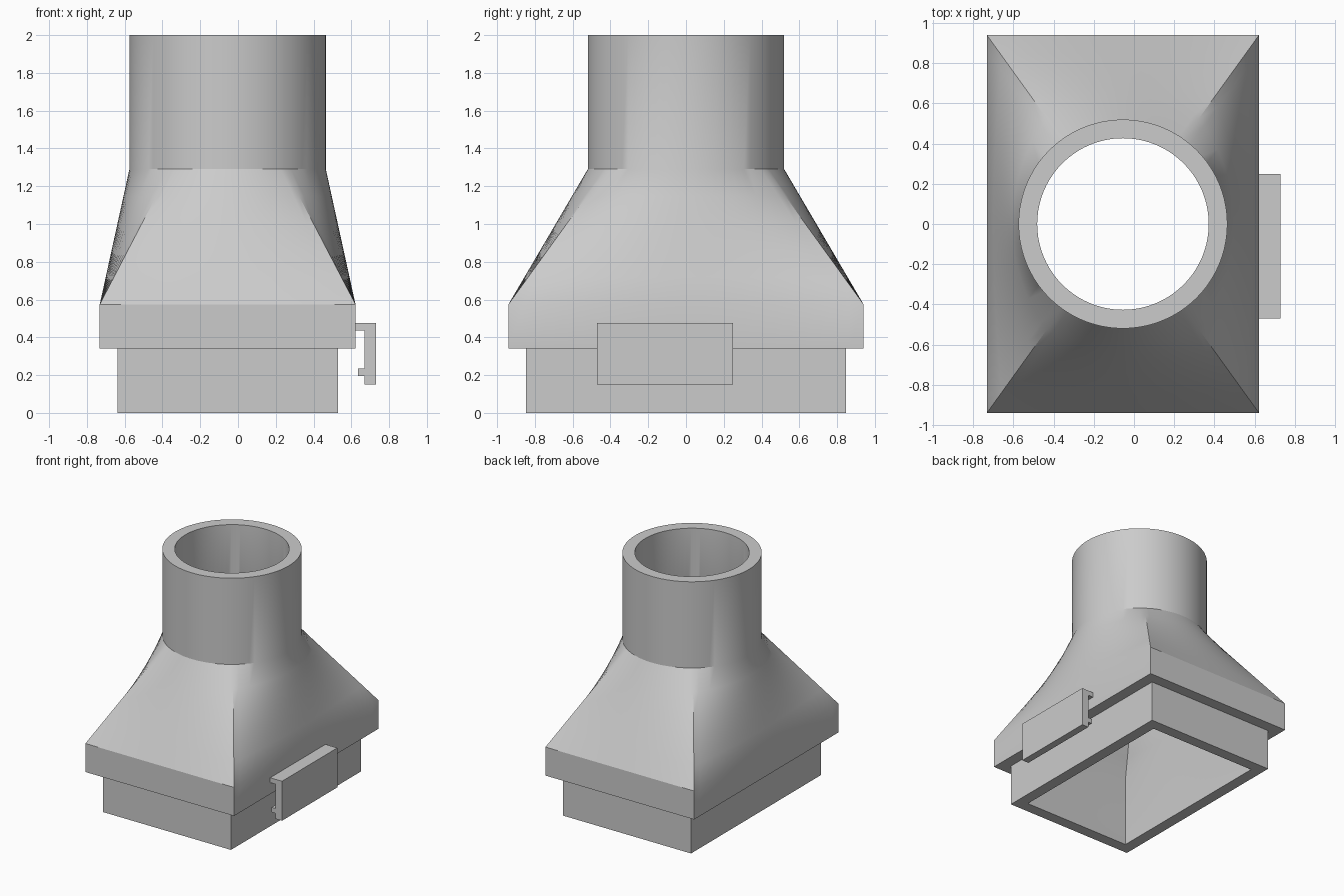
import bpy, bmesh, math
from mathutils import Vector

cube = bpy.data.objects.get("Cube")
if cube:
    bpy.data.objects.remove(cube, do_unlink=True)

CENTRE_X = -0.055
HALF_X, HALF_Y = 0.677, 0.94      # flange half sizes
WALL = 0.093
RADIUS = 0.52
SIDE_STEPS = 24                   # points along each side of a section
BLEND_STEPS = 5                   # rings across the square-to-round part
CORNERS = [(1, -1), (1, 1), (-1, 1), (-1, -1)]

grey = bpy.data.materials.new("plain grey")
grey.use_nodes = True
grey.diffuse_color = (0.6, 0.6, 0.6, 1)
grey.node_tree.nodes["Principled BSDF"].inputs["Base Color"].default_value = (0.6, 0.6, 0.6, 1)


def finish(name, bm):
    bmesh.ops.recalc_face_normals(bm, faces=bm.faces)
    mesh = bpy.data.meshes.new(name)
    bm.to_mesh(mesh)
    bm.free()
    mesh.materials.append(grey)
    obj = bpy.data.objects.new(name, mesh)
    bpy.context.collection.objects.link(obj)
    bpy.ops.object.select_all(action='DESELECT')
    obj.select_set(True)
    bpy.context.view_layer.objects.active = obj
    bpy.ops.object.shade_smooth_by_angle(angle=math.radians(30))
    return obj


def side_points():
    """Yield the side index and the fraction along that side."""
    for side in range(4):
        for step in range(SIDE_STEPS):
            yield side, step / SIDE_STEPS


def rectangle(inset, z):
    hx, hy = HALF_X - inset, HALF_Y - inset
    ring = []
    for side, t in side_points():
        a, b = CORNERS[side], CORNERS[(side + 1) % 4]
        ring.append(Vector((CENTRE_X + hx * (a[0] + (b[0] - a[0]) * t),
                            hy * (a[1] + (b[1] - a[1]) * t), z)))
    return ring


def circle(radius, z):
    # Arcs end on the rectangle's diagonals so the corner creases line up
    d = math.atan2(HALF_Y, HALF_X)
    stops = [-d, d, math.pi - d, math.pi + d, 2 * math.pi - d]
    ring = []
    for side, t in side_points():
        a = stops[side] + (stops[side + 1] - stops[side]) * t
        ring.append(Vector((CENTRE_X + radius * math.cos(a), radius * math.sin(a), z)))
    return ring


def blend(first, last):
    return [[p.lerp(q, i / BLEND_STEPS) for p, q in zip(first, last)]
            for i in range(BLEND_STEPS + 1)]


# Hollow duct: socket, flange, square-to-round transition, collar, then back down inside
sections = [rectangle(WALL, 0), rectangle(WALL, 0.34), rectangle(0, 0.34)]
sections += blend(rectangle(0, 0.575), circle(RADIUS, 1.29))
sections += [circle(RADIUS, 2), circle(RADIUS - WALL, 2)]
sections += blend(circle(RADIUS - WALL, 1.29), rectangle(2 * WALL, 0.575))
sections += [rectangle(2 * WALL, 0)]

bm = bmesh.new()
rings = [[bm.verts.new(p) for p in s] for s in sections]
for i, lower in enumerate(rings):
    upper = rings[(i + 1) % len(rings)]
    for j in range(len(lower)):
        k = (j + 1) % len(lower)
        bm.faces.new((lower[j], lower[k], upper[k], upper[j]))
finish("duct_adapter", bm)

# Hooked side clip: profile extruded along y
profile = [(0.61, 0.475), (0.73, 0.475), (0.73, 0.15), (0.67, 0.15), (0.67, 0.195),
           (0.635, 0.195), (0.635, 0.235), (0.67, 0.235), (0.67, 0.435), (0.61, 0.435)]
bm = bmesh.new()
face = bm.faces.new([bm.verts.new((x, -0.47, z)) for x, z in profile])
grown = bmesh.ops.extrude_face_region(bm, geom=[face])["geom"]
bmesh.ops.translate(bm, vec=(0, 0.72, 0),
                    verts=[g for g in grown if isinstance(g, bmesh.types.BMVert)])
finish("side_clip", bm)
